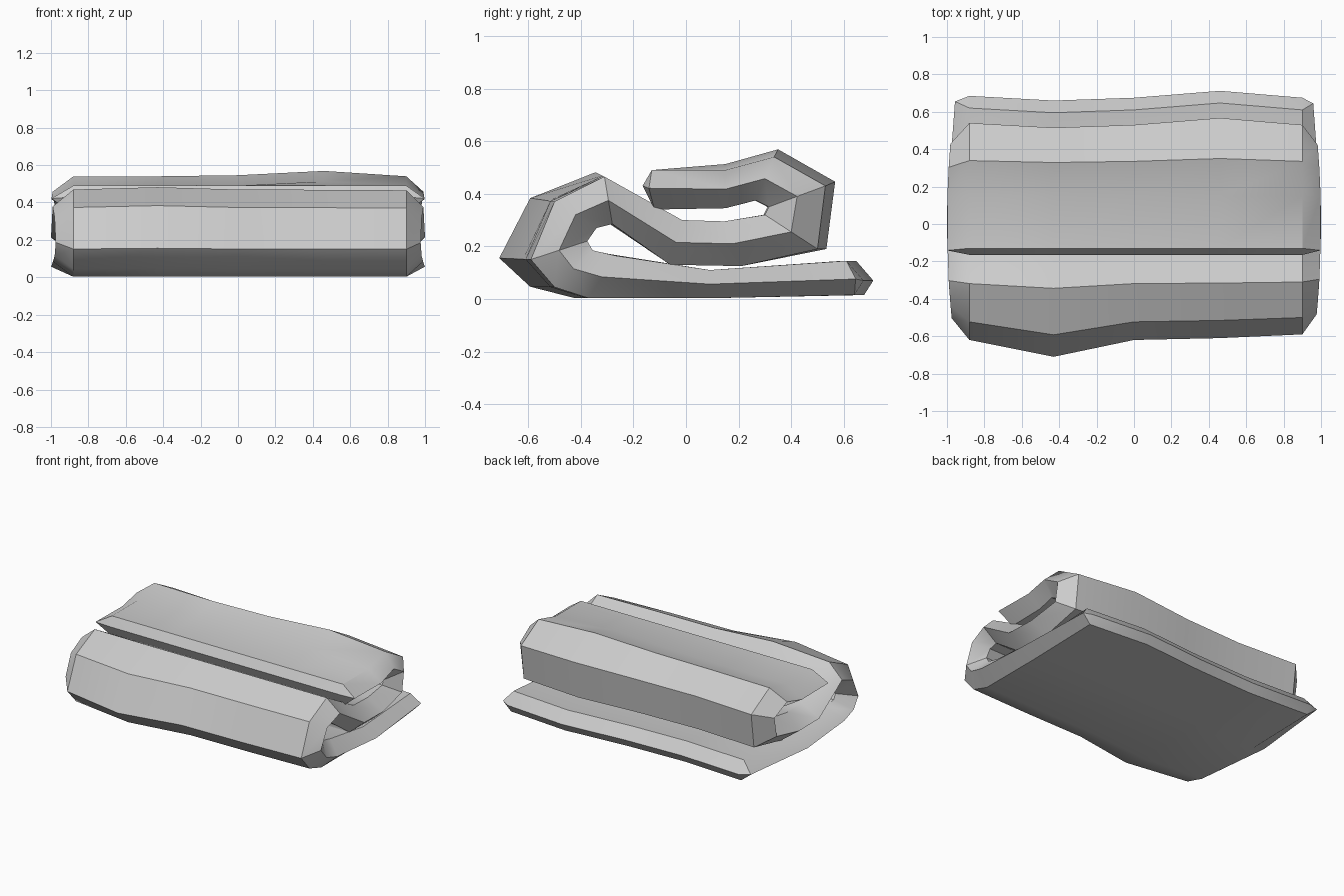
import bpy, bmesh

if "Cube" in bpy.data.objects:
    bpy.data.objects.remove(bpy.data.objects["Cube"])

# Folded cloth section: paired (outer face, inner face) points along the fold, in y,z
PAIRS = [
    ((0.64, 0.015), (0.61, 0.145)),
    ((0.09, 0.003), (0.09, 0.11)),
    ((-0.37, 0.003), (-0.27, 0.165)),
    ((-0.50, 0.045), (-0.355, 0.185)),
    ((-0.59, 0.15), (-0.375, 0.22)),
    ((-0.50, 0.37), (-0.34, 0.27)),
    ((-0.31, 0.465), (-0.28, 0.285)),
    ((-0.015, 0.30), (-0.06, 0.13)),
    ((0.145, 0.295), (0.21, 0.125)),
    ((0.30, 0.32), (0.50, 0.19)),
    ((0.315, 0.35), (0.53, 0.43)),
    ((0.265, 0.375), (0.335, 0.54)),
    ((0.15, 0.345), (0.15, 0.49)),
    ((-0.12, 0.34), (-0.13, 0.49)),
]
TIP_LOW, TIP_TOP = (0.675, 0.07), (-0.165, 0.43)
N = len(PAIRS)

# Stations along x: position, front bulge, back bulge, height scale
STATIONS = [
    (-0.88, 0.03, 0.01, 1.0),
    (-0.43, 0.12, -0.015, 1.0),
    (0.0, 0.03, 0.0, 1.01),
    (0.46, 0.02, 0.037, 1.05),
    (0.90, 0.0, 0.0, 1.0),
]


def bend(p, front, back, lift):
    """Wave the section: push the front fold and back edges, lift the back."""
    y, z = p
    if y < -0.25:
        z *= 1 + 0.3 * front
        y -= front * min(1, (-y - 0.2) / 0.39)
    elif y > 0.25:
        y += back * min(1, (y - 0.2) / 0.33)
    if p[0] > 0.1 and z > 0.3:
        z = 0.3 + (z - 0.3) * (1 + (lift - 1) * 2.4)
    return y, z


def mid(p, q, t=0.5):
    return tuple(a + (b - a) * t for a, b in zip(p, q))


section = [a for a, b in PAIRS] + [TIP_TOP] + [b for a, b in reversed(PAIRS)] + [TIP_LOW]
ridge = [mid(a, b) for a, b in PAIRS]
ridge[0] = mid(ridge[0], TIP_LOW, 0.4)
ridge[-1] = mid(ridge[-1], TIP_TOP, 0.4)
ridge_index = list(range(N)) + [N - 1] + list(reversed(range(N))) + [0]

bm = bmesh.new()


def ridge_ring(side, station):
    """Rounded side edge: both faces meet in one line along the fold."""
    verts = []
    for p in ridge:
        y, z = bend(p, *station[1:])
        verts.append(bm.verts.new((side * (1.0 - 0.1 * y * y), y, z)))
    return [verts[i] for i in ridge_index]


rings = [ridge_ring(-1, STATIONS[0])]
for st in STATIONS:
    rings.append([bm.verts.new((st[0], *bend(p, *st[1:]))) for p in section])
rings.append(ridge_ring(1, STATIONS[-1]))

# Skin between neighbouring rings
for r0, r1 in zip(rings, rings[1:]):
    for i in range(len(r0)):
        j = (i + 1) % len(r0)
        quad = list(dict.fromkeys((r0[i], r0[j], r1[j], r1[i])))
        bm.faces.new(quad)

bmesh.ops.recalc_face_normals(bm, faces=bm.faces)
mesh = bpy.data.meshes.new("folded_blanket")
bm.to_mesh(mesh)
bm.free()
blanket = bpy.data.objects.new("folded_blanket", mesh)
bpy.context.collection.objects.link(blanket)
bpy.context.view_layer.objects.active = blanket
blanket.select_set(True)
bpy.ops.object.shade_smooth_by_angle(angle=0.6)
